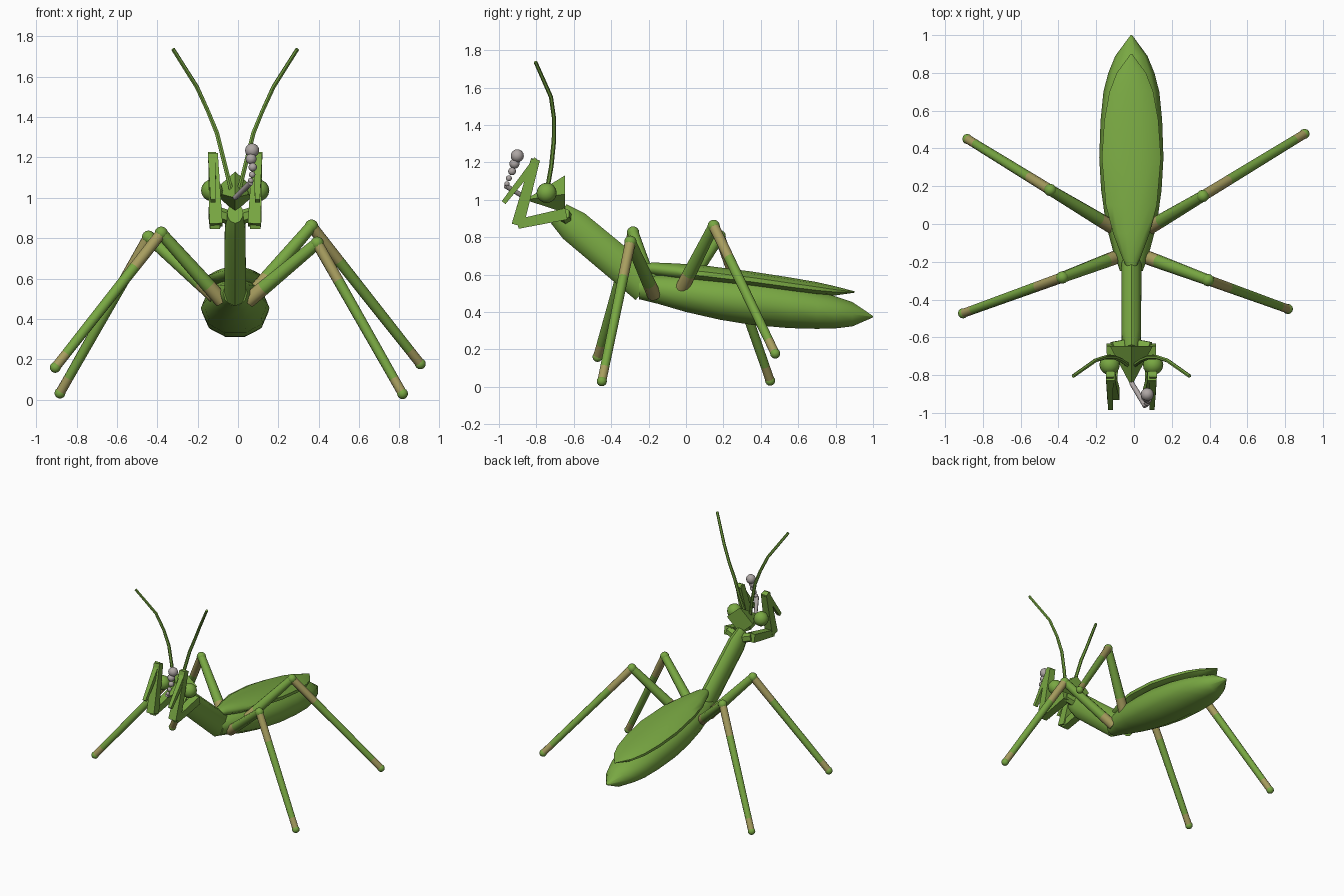
import bpy, bmesh, math
from mathutils import Vector

if "Cube" in bpy.data.objects:
    bpy.data.objects.remove(bpy.data.objects["Cube"])

CX = -0.014  # centre line of the body


def material(name, rgb):
    m = bpy.data.materials.new(name)
    m.diffuse_color = (*rgb, 1)
    m.use_nodes = True
    m.node_tree.nodes["Principled BSDF"].inputs["Base Color"].default_value = m.diffuse_color
    return m


GREEN = material("leaf green", (0.19, 0.39, 0.055))
TAN = material("dry tan", (0.39, 0.34, 0.115))
GREY = material("pale grey", (0.42, 0.38, 0.37))


def finish(name, bm, mats, angle=50):
    bmesh.ops.recalc_face_normals(bm, faces=bm.faces)
    me = bpy.data.meshes.new(name)
    bm.to_mesh(me)
    bm.free()
    for m in mats:
        me.materials.append(m)
    ob = bpy.data.objects.new(name, me)
    bpy.context.collection.objects.link(ob)
    bpy.ops.object.select_all(action='DESELECT')
    ob.select_set(True)
    bpy.context.view_layer.objects.active = ob
    if angle:
        bpy.ops.object.shade_smooth_by_angle(angle=math.radians(angle))
    return ob


def skin(bm, rings):
    """Bridge consecutive rings of points; returns faces listed per span."""
    loops = [[bm.verts.new(p) for p in r] for r in rings]
    n = len(loops[0])
    spans = [[bm.faces.new((a[i], a[(i + 1) % n], b[(i + 1) % n], b[i]))
              for i in range(n)] for a, b in zip(loops, loops[1:])]
    bm.faces.new(loops[0])
    bm.faces.new(loops[-1][::-1])
    return spans


def loft(name, stations, sides, mat):
    """Upright elliptical sections: (y, z centre, half width, half height)."""
    bm = bmesh.new()
    rings = []
    for y, z, w, h in stations:
        ts = [2 * math.pi * (i + 0.5) / sides for i in range(sides)]
        rings.append([(CX + w * math.sin(t), y, z + h * math.cos(t)) for t in ts])
    skin(bm, rings)
    return finish(name, bm, [mat])


def rod(name, path, radii, sides=8, mats=(GREEN,), tan_spans=(), depth=1.0, angle=50):
    """Tube along a path; depth stretches the section across the x axis."""
    bm = bmesh.new()
    path = [Vector(p) for p in path]
    rings = []
    for i, (p, r) in enumerate(zip(path, radii)):
        d = (path[min(i + 1, len(path) - 1)] - path[max(i - 1, 0)]).normalized()
        v = d.cross(Vector((1, 0, 0))).normalized()
        u = v.cross(d)
        ts = [2 * math.pi * (k + 0.5) / sides for k in range(sides)]
        rings.append([p + u * r * math.cos(t) + v * r * depth * math.sin(t) for t in ts])
    for i, span in enumerate(skin(bm, rings)):
        for f in span:
            f.material_index = int(i in tan_spans)
    return finish(name, bm, mats, angle)


def ball(name, p, r, mat=GREEN, seg=12):
    bm = bmesh.new()
    bmesh.ops.create_uvsphere(bm, u_segments=seg, v_segments=8, radius=r)
    bmesh.ops.translate(bm, vec=p, verts=bm.verts)
    return finish(name, bm, [mat])


# Abdomen and folded wing cover
loft("abdomen", [(-0.25, 0.53, 0.06, 0.065), (-0.15, 0.52, 0.095, 0.08),
                 (0.0, 0.50, 0.135, 0.105), (0.18, 0.475, 0.16, 0.122),
                 (0.35, 0.455, 0.17, 0.13), (0.55, 0.43, 0.163, 0.122),
                 (0.7, 0.41, 0.148, 0.105), (0.8, 0.398, 0.122, 0.09),
                 (0.89, 0.388, 0.085, 0.068), (1.0, 0.375, 0.004, 0.004)], 10, GREEN)
loft("wing_cover", [(-0.27, 0.635, 0.006, 0.01), (-0.18, 0.632, 0.05, 0.034),
                    (-0.05, 0.617, 0.1, 0.044), (0.1, 0.603, 0.14, 0.047),
                    (0.35, 0.573, 0.162, 0.045), (0.55, 0.545, 0.148, 0.042),
                    (0.7, 0.525, 0.12, 0.036), (0.8, 0.513, 0.08, 0.025),
                    (0.9, 0.507, 0.004, 0.004)], 12, GREEN)

# Long raised thorax
rod("thorax", [(CX, -0.68, 0.925), (CX, -0.6, 0.86), (CX, -0.21, 0.535)],
    [0.04, 0.054, 0.056], 10, depth=1.65)

# Head: four-sided pyramid pointing forward
bm = bmesh.new()
base = [bm.verts.new((CX + x, -0.647, z)) for x, z in
        ((0, 1.13), (0.113, 1.03), (0, 0.93), (-0.113, 1.03))]
tip = bm.verts.new((CX, -0.86, 1.0))
bm.faces.new(base)
for i in range(4):
    bm.faces.new((base[i], base[(i + 1) % 4], tip))
finish("head", bm, [GREEN], 0)

# Eyes, antennae and folded grasping arms, on both sides
for s, side in ((-1, "left"), (1, "right")):
    def at(x, y, z):
        return (CX + s * x, y, z)
    ball(side + "_eye", at(0.115, -0.745, 1.037), 0.054, seg=16)
    rod(side + "_antenna", [at(0.02, -0.745, 1.04), at(0.055, -0.72, 1.18),
                            at(0.09, -0.706, 1.32), at(0.135, -0.705, 1.43),
                            at(0.19, -0.722, 1.55), at(0.308, -0.805, 1.737)],
        [0.012, 0.012, 0.012, 0.011, 0.011, 0.01], 6)
    rod(side + "_arm_base", [at(0.1, -0.64, 0.925), at(0.1, -0.9, 0.87)],
        [0.044, 0.036], 4, angle=0)
    rod(side + "_arm_upper", [at(0.095, -0.9, 0.865), at(0.11, -0.805, 1.215)],
        [0.046, 0.034], 4, angle=0)
    rod(side + "_arm_claw", [at(0.115, -0.795, 1.215), at(0.11, -0.975, 0.985)],
        [0.028, 0.018], 4, angle=0)
    rod(side + "_arm_root", [at(0.02, -0.64, 0.9), at(0.1, -0.655, 0.925)],
        [0.035, 0.035], 6)

# Walking legs: hip, knee and foot positions
legs = {
    "front_right": ((0.05, -0.17, 0.49), (0.392, -0.297, 0.775), (0.815, -0.45, 0.03)),
    "front_left": ((-0.08, -0.17, 0.49), (-0.38, -0.283, 0.825), (-0.905, -0.473, 0.16)),
    "rear_right": ((0.08, -0.02, 0.53), (0.364, 0.148, 0.86), (0.903, 0.477, 0.178)),
    "rear_left": ((-0.11, -0.02, 0.51), (-0.443, 0.18, 0.805), (-0.882, 0.45, 0.033)),
}
for name, pts in legs.items():
    hip, knee, foot = map(Vector, pts)
    rod(name + "_thigh", [hip, hip.lerp(knee, 0.22), knee], [0.037, 0.036, 0.029],
        10, (GREEN, TAN), (0,))
    rod(name + "_shin", [knee, knee.lerp(foot, 0.25), knee.lerp(foot, 0.9), foot],
        [0.028, 0.027, 0.024, 0.024], 10, (GREEN, TAN), (0, 2))
    ball(name + "_knee", knee, 0.033)
    ball(name + "_foot", foot, 0.027)

# Thin stick held in the mouth with rising puffs
rod("mouth_stick", [(CX, -0.84, 1.0), (0.062, -0.965, 1.075)], [0.013, 0.015], 8, (GREY,))
for i, (x, y, z, r) in enumerate(((0.063, -0.957, 1.085, 0.014), (0.07, -0.947, 1.115, 0.016),
                                  (0.073, -0.93, 1.152, 0.021), (0.065, -0.917, 1.193, 0.027),
                                  (0.07, -0.902, 1.235, 0.035))):
    ball("puff_%d" % (i + 1), (x, y, z), r, GREY)
